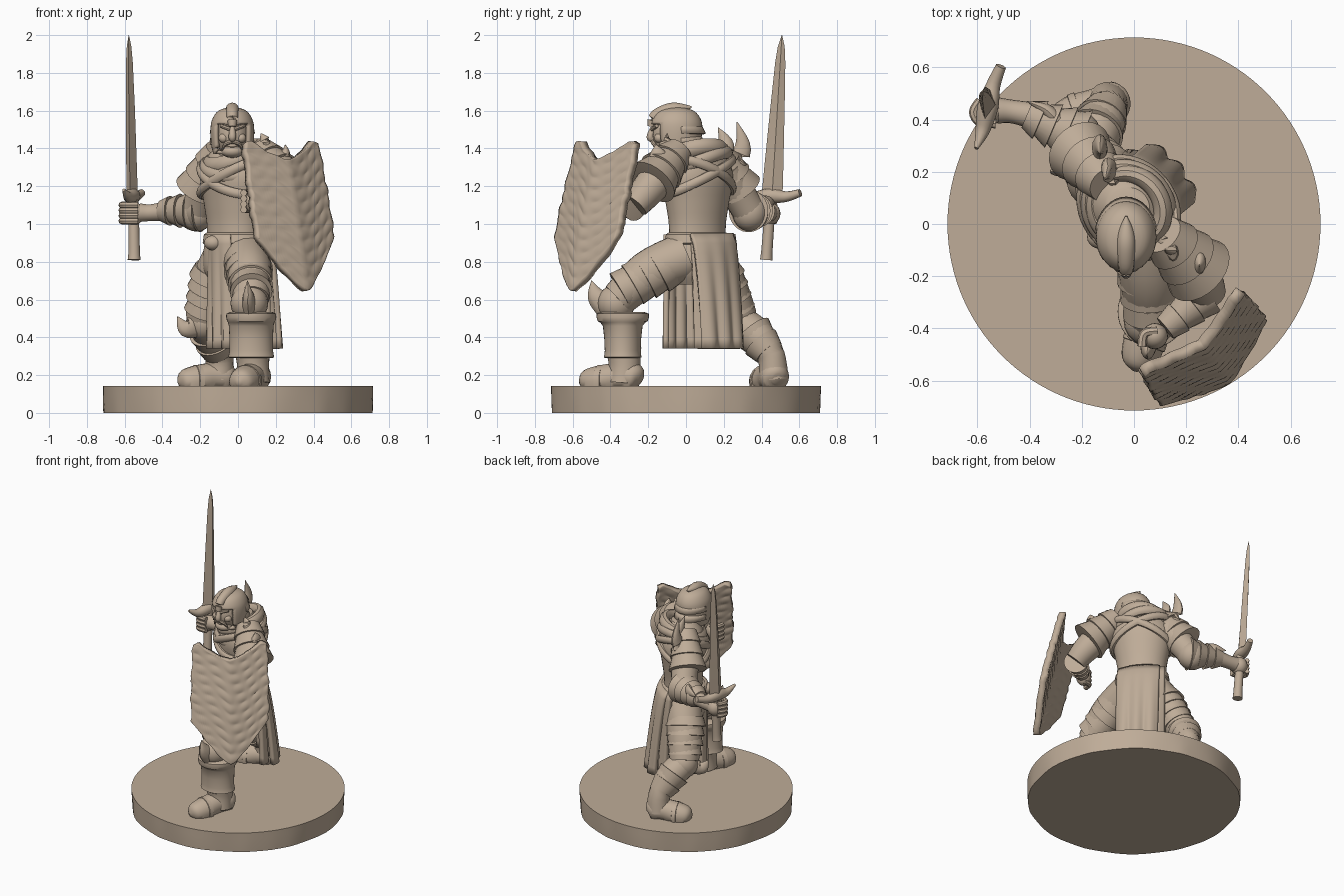
import bpy, bmesh, math
from math import sin, cos, pi
from mathutils import Vector, Matrix

if "Cube" in bpy.data.objects:
    bpy.data.objects.remove(bpy.data.objects["Cube"])

clay = bpy.data.materials.new("tan_clay")
clay.use_nodes = True
TAN = (0.52, 0.415, 0.315, 1)
clay.diffuse_color = TAN
clay.node_tree.nodes["Principled BSDF"].inputs["Base Color"].default_value = TAN

# The chest and hips are turned towards the sword side
BODY = Matrix.Translation((-0.02, 0.06, 0)) @ Matrix.Rotation(math.radians(-50), 4, "Z")
HEAD = Matrix.Translation((-0.03, -0.05, 0))

def finish(name, bm, angle=40):
    bmesh.ops.recalc_face_normals(bm, faces=bm.faces)
    mesh = bpy.data.meshes.new(name)
    bm.to_mesh(mesh)
    bm.free()
    mesh.materials.append(clay)
    mesh.shade_smooth()
    mesh.set_sharp_from_angle(angle=math.radians(angle))
    ob = bpy.data.objects.new(name, mesh)
    bpy.context.collection.objects.link(ob)
    return ob

def skin(name, rings, caps=True, angle=40, drop=None):
    """Bridge equal rings of points; drop(centre) removes faces."""
    bm = bmesh.new()
    vs = [[bm.verts.new(p) for p in ring] for ring in rings]
    n = len(vs[0])
    for a, b in zip(vs, vs[1:]):
        for i in range(n):
            j = (i + 1) % n
            bm.faces.new((a[i], a[j], b[j], b[i]))
    if caps:
        bm.faces.new(vs[0])
        bm.faces.new(vs[-1])
    if drop:
        gone = [f for f in bm.faces if drop(f.calc_center_median())]
        bmesh.ops.delete(bm, geom=gone, context="FACES")
    return finish(name, bm, angle)

def spline(vals, steps):
    """Catmull-Rom through vectors."""
    v = [vals[0]] + vals + [vals[-1]]
    out = []
    for a, b, c, d in zip(v, v[1:], v[2:], v[3:]):
        for t in (k / steps for k in range(steps)):
            out.append(b + (c - a) * t / 2 + (a - b * 2.5 + c * 2 - d / 2) * t * t
                       + (b * 1.5 - a / 2 + d / 2 - c * 1.5) * t ** 3)
    return out + [vals[-1]]

def tube(name, path, steps=5, n=18, flat=1.0, floor=0.0, angle=40, M=Matrix()):
    """Round tube; every path point is (x, y, z, radius)."""
    pts = spline([Vector(p) for p in path], steps)
    rings = []
    for i, p in enumerate(pts):
        t = (pts[min(i + 1, len(pts) - 1)] - pts[max(i - 1, 0)]).xyz.normalized()
        ref = Vector((0, 1, 0)) if abs(t.z) > 0.9 else Vector((0, 0, 1))
        s = t.cross(ref).normalized()
        u = s.cross(t)
        ring = [M @ (p.xyz + (s * cos(2 * pi * k / n) * flat + u * sin(2 * pi * k / n)) * max(p.w, 0.001))
                for k in range(n)]
        rings.append([Vector((q.x, q.y, max(q.z, floor))) for q in ring])
    return skin(name, rings, angle=angle)

def lames(name, p0, p1, r0, r1, count, flare=0.12):
    """Overlapping armour bands from p0 to p1."""
    a, b = Vector((*p0, r0)), Vector((*p1, r1))
    path = [(*p0, r0 * 0.6)]
    for i in range(count):
        for t, k in ((i / count, 1.0), ((i + 0.97) / count, 1 + flare)):
            p = a.lerp(b, t)
            path.append((*p.xyz, p.w * k))
    path.append((*p1, r1 * 0.8))
    return tube(name, path, steps=1, n=24, angle=30)

def stack(name, rows, M, n=36, steps=4, caps=True, drop=None):
    """Elliptical cross-sections (z, half width, half depth)."""
    rings = [[M @ Vector((r.y * cos(2 * pi * k / n), r.z * sin(2 * pi * k / n), r.x)) for k in range(n)]
             for r in spline([Vector(q) for q in rows], steps)]
    return skin(name, rings, caps, drop=drop)

def ball(name, loc, size):
    bm = bmesh.new()
    bmesh.ops.create_uvsphere(bm, u_segments=20, v_segments=12, radius=1,
                              matrix=Matrix.Translation(loc) @ Matrix.Diagonal((*size, 1)))
    return finish(name, bm)

def spike(name, base, mid, tip, r):
    return tube(name, [(*base, r), (*mid, r * 0.75), (*tip, 0.002)], n=12, flat=0.6)

def thicken(ob, thick, offset=-1):
    mod = ob.modifiers.new("thickness", "SOLIDIFY")
    mod.thickness, mod.offset = thick, offset

def sheet(name, nu, nv, fn, thick):
    """Grid surface given thickness; fn takes u in -1..1 and v in 0..1."""
    bm = bmesh.new()
    g = [[bm.verts.new(fn(2 * i / nu - 1, j / nv)) for i in range(nu + 1)] for j in range(nv + 1)]
    for j in range(nv):
        for i in range(nu):
            bm.faces.new((g[j][i], g[j][i + 1], g[j + 1][i + 1], g[j + 1][i]))
    thicken(finish(name, bm, 35), thick, 0)

# Round base with a slightly rough rim
def rim(r, z, rough):
    return [Vector((cos(a), sin(a), 0)) * (r - rough * abs(sin(7 * a) * cos(4 * a + 1))) + Vector((0, 0, z))
            for a in (2 * pi * k / 120 for k in range(120))]
skin("base", [rim(0.713, 0, 0.008), rim(0.715, 0.05, 0.006), rim(0.715, 0.1, 0.003), rim(0.715, 0.142, 0)])

# Torso, hips and belt
stack("torso", [(0.88, .165, .13), (1.0, .165, .13), (1.12, .185, .145), (1.25, .21, .16),
                (1.35, .17, .13), (1.42, .08, .08)], BODY)
stack("hips", [(0.68, .13, .11), (0.76, .18, .15), (0.86, .18, .15), (0.95, .165, .13)], BODY)
stack("belt", [(0.89, .175, .14), (0.9, .187, .152), (0.945, .18, .146), (0.955, .165, .13)], BODY, steps=1)
ball("belt_pouch", (-0.13, -0.05, 0.9), (0.05, 0.045, 0.04))

# Scarf and crossed straps around the chest
def loop(name, a, b, z, tilt, lean, r):
    path = [(a * cos(t), b * sin(t), z + tilt * cos(t) + lean * sin(t), r)
            for t in (2 * pi * k / 16 for k in range(17))]
    tube(name, path, steps=3, n=10, flat=0.8, M=BODY)
loop("scarf", .14, .125, 1.36, 0.01, 0.05, .045)
loop("scarf_fold", .17, .15, 1.315, -0.04, 0.05, .033)
for side, tag in ((1, "left"), (-1, "right")):
    loop("strap_" + tag, .2, .165, 1.25, 0.09 * side, 0.03, .026)

# Cloth panels front and back
def panel(name, sign, shift, w0, w1, d0, d1):
    def cloth(u, v):
        fold = 0.012 * v * cos(u * 9) - 0.03 * u * u
        return BODY @ Vector((shift + u * (w0 + (w1 - w0) * v),
                              sign * (d0 + (d1 - d0) * v ** 0.55 + fold), 0.945 - 0.605 * v))
    sheet(name, 24, 12, cloth, 0.03)
panel("back_cloth", 1, 0.0, .14, .135, .14, .24)
panel("back_under_cloth", 1, -0.02, .15, .15, .12, .17)
panel("front_cloth", -1, 0.03, .085, .10, .15, .145)

# Head with nose, brows, moustache and beard
tube("neck", [(-0.02, 0.03, 1.32, .085), (-0.03, -0.03, 1.45, .08)])
ball("head", (-0.03, -0.065, 1.47), (0.088, 0.112, 0.12))
tube("nose", [(-.03, -.17, 1.52, .013), (-.03, -.19, 1.46, .02), (-.03, -.17, 1.445, .012)], n=10)
ball("chin_beard", (-0.03, -0.125, 1.385), (0.06, 0.05, 0.035))
ball("lower_lip", (-0.03, -0.16, 1.415), (0.025, 0.015, 0.01))
for s in (-1, 1):
    ball("cheek", (-0.03 + 0.045 * s, -0.142, 1.455), (0.028, 0.026, 0.026))
    tube("moustache", [(-0.03, -0.178, 1.437, .011), (-0.03 + .035 * s, -0.17, 1.425, .011),
                       (-0.03 + .055 * s, -0.15, 1.39, .004)], n=8)
    tube("brow", [(-0.03 + .01 * s, -0.178, 1.502, .012), (-0.03 + .06 * s, -0.155, 1.52, .01)], n=8)

# Open helmet with cheek guards, neck guard and crest
helmet = stack("helmet", [(1.37, .1, .11), (1.42, .112, .125), (1.5, .116, .137), (1.555, .106, .128),
                          (1.6, .073, .09), (1.622, .01, .012)], HEAD,
               drop=lambda c: c.y < -0.08 and abs(c.x + 0.03) < 0.088 and c.z < 1.525)
thicken(helmet, 0.02)
for z in (1.48, 1.42):
    thicken(stack("neck_guard", [(z + .05, .112, .13), (z, .122, .155)], HEAD, steps=1, caps=False,
                  drop=lambda c: c.y < -0.02), 0.015)
tube("helmet_crest", [(-.03, -.185, 1.515, .02), (-.03, -.165, 1.57, .03), (-.03, -.09, 1.603, .036),
                      (-.03, -.03, 1.61, .03), (-.03, .03, 1.62, .004)], n=12)

# Shoulder plates and horns
lames("left_pauldron", (.11, -.04, 1.39), (.25, -.18, 1.22), .08, .125, 3)
lames("right_pauldron", (-.10, .15, 1.39), (-.21, .28, 1.18), .075, .115, 3)
spike("left_horn", (.13, -.08, 1.36), (.15, -.1, 1.42), (.12, -.1, 1.48), .06)
spike("left_outer_horn", (.21, -.14, 1.3), (.25, -.15, 1.37), (.25, -.16, 1.42), .06)
spike("right_horn", (-.08, .17, 1.34), (-.1, .21, 1.42), (-.11, .17, 1.51), .06)
spike("right_outer_horn", (-.14, .23, 1.28), (-.13, .3, 1.4), (-.13, .27, 1.54), .06)

# Sword arm
tube("right_upper_arm", [(-.14, .2, 1.28, .1), (-.19, .29, 1.14, .09), (-.22, .34, 1.06, .09)])
ball("right_elbow", (-.22, .34, 1.06), (.095, .095, .1))
lames("right_vambrace", (-.41, .42, 1.07), (-.2, .33, 1.07), .055, .092, 4, 0.24)
spike("vambrace_fin", (-.3, .4, 1.1), (-.34, .44, 1.11), (-.41, .47, 1.11), .05)
tube("right_wrist", [(-.36, .41, 1.07, .055), (-.46, .43, 1.06, .045), (-.52, .435, 1.06, .05)])
ball("right_fist", (-.55, .44, 1.055), (.055, .06, .06))
for z in (1.1 - 0.028 * i for i in range(4)):
    tube("right_finger", [(-.53, .385, z, .018), (-.59, .39, z, .018), (-.615, .43, z, .018),
                          (-.59, .475, z, .016)], n=8, steps=4)

# Sword
tube("sword_grip", [(-.55, .425, .81, .034), (-.55, .43, .88, .03), (-.555, .45, 1.15, .028)])
tube("sword_guard", [(-.605, .29, 1.18, .008), (-.58, .36, 1.145, .028), (-.56, .45, 1.15, .04),
                     (-.54, .53, 1.145, .028), (-.51, .605, 1.165, .02)], n=12)
blade = []
for k, w, t in ((0, .056, .03), (.2, .05, .028), (.55, .038, .024), (.83, .027, .018),
                (.93, .018, .012), (1, .001, .001)):
    c = Vector((-.56 - .018 * k, .455 + .053 * k, 1.14 + 0.86 * k))
    wide, thin = Vector((.2 * w, w, 0)), Vector((t, 0, 0))
    blade.append([c + wide, c + thin, c - wide, c - thin])
skin("sword_blade", blade, angle=20)

# Shield arm
tube("left_upper_arm", [(.18, -.12, 1.28, .1), (.25, -.21, 1.17, .088), (.28, -.27, 1.1, .075)])
lames("left_vambrace", (.12, -.4, 1.12), (.28, -.27, 1.1), .05, .075, 3)
ball("left_fist", (.08, -.43, 1.12), (.05, .05, .06))
for z in (1.165 - 0.03 * i for i in range(4)):
    tube("left_finger", [(.09, -.41, z, .018), (.04, -.42, z, .018), (.03, -.47, z, .018)], n=8)

# Shield with a centre ridge, notched top and feathered grain
def shield(u, v):
    a = abs(u)
    top = 1.34 + 0.1 * min(a / 0.85, 1) ** 1.5 - 0.1 * max(a - 0.85, 0)
    low = 0.645 + 0.285 * a ** 1.3
    z = top + (low - top) * v
    k = max(1.43 - z, 0) / 0.79
    half = 0.252 + 0.012 * sin(pi * k) - 0.01 * abs(sin(5 * k * pi + u)) * a
    mid = Vector((0.232 + 0.11 * k ** 1.2, -0.425 - 0.155 * k ** 1.1, z))
    grain = 0.004 * sin(95 * z - 9 * a + 2 * sin(5 * u)) * sin(8 * u + 11 * z) ** 2
    bulge = 0.022 - 0.04 * a + 0.016 * sin(pi * k) + grain
    return mid + Vector((0.78, 0.63, 0)) * u * half + Vector((0.63, -0.78, 0)) * bulge
sheet("shield", 36, 70, shield, 0.045)

# Front leg
tube("front_thigh", [(.04, .0, .83, .13), (.06, -.2, .74, .12), (.07, -.36, .6, .095)])
lames("front_thigh_plates", (.05, -.09, .79), (.07, -.35, .64), .122, .1, 4)
ball("front_knee", (.06, -.37, .58), (.1, .1, .1))
spike("front_knee_horn", (.06, -.42, .56), (.055, -.475, .62), (.05, -.5, .7), .065)
stack("front_greave", [(.29, .1, .085), (.295, .122, .1), (.33, .115, .095), (.46, .118, .105),
                       (.485, .128, .132), (.525, .132, .138), (.535, .1, .1)],
      Matrix.Translation((.07, -.335, 0)), steps=2)
tube("front_ankle", [(.075, -.33, .34, .095), (.08, -.325, .25, .085), (.08, -.33, .16, .09)])

# Rear leg
tube("rear_thigh", [(-.06, .12, .82, .13), (-.13, .2, .68, .12), (-.18, .28, .5, .1)])
lames("rear_thigh_plates", (-.11, .16, .76), (-.175, .26, .53), .12, .095, 4, 0.2)
ball("rear_knee", (-.18, .28, .48), (.095, .1, .1))
spike("rear_knee_horn", (-.22, .24, .46), (-.28, .21, .45), (-.32, .2, .51), .06)
tube("rear_shin", [(-.17, .29, .47, .095), (-.13, .38, .4, .095), (-.1, .45, .3, .075), (-.1, .465, .18, .08)])
lames("rear_greave", (-.105, .44, .32), (-.15, .35, .43), .082, .1, 2)

# Shoes
for tag, heel, toe in (("front", (.105, -.27), (.02, -.51)), ("rear", (-.06, .475), (-.27, .4))):
    h, t = Vector(heel), Vector(toe)
    path = [(*h.lerp(t, k), z, r) for k, z, r in
            ((-.14, .18, .03), (0, .19, .075), (.4, .19, .075), (.8, .17, .08), (1.1, .165, .06), (1.22, .16, .01))]
    tube(tag + "_shoe", path, floor=0.135)
    path = [(*h.lerp(t, k), .17, r) for k, r in ((.64, .06), (.68, .085), (.8, .085), (.84, .06))]
    tube(tag + "_toe_plate", path, steps=1, floor=0.135)
